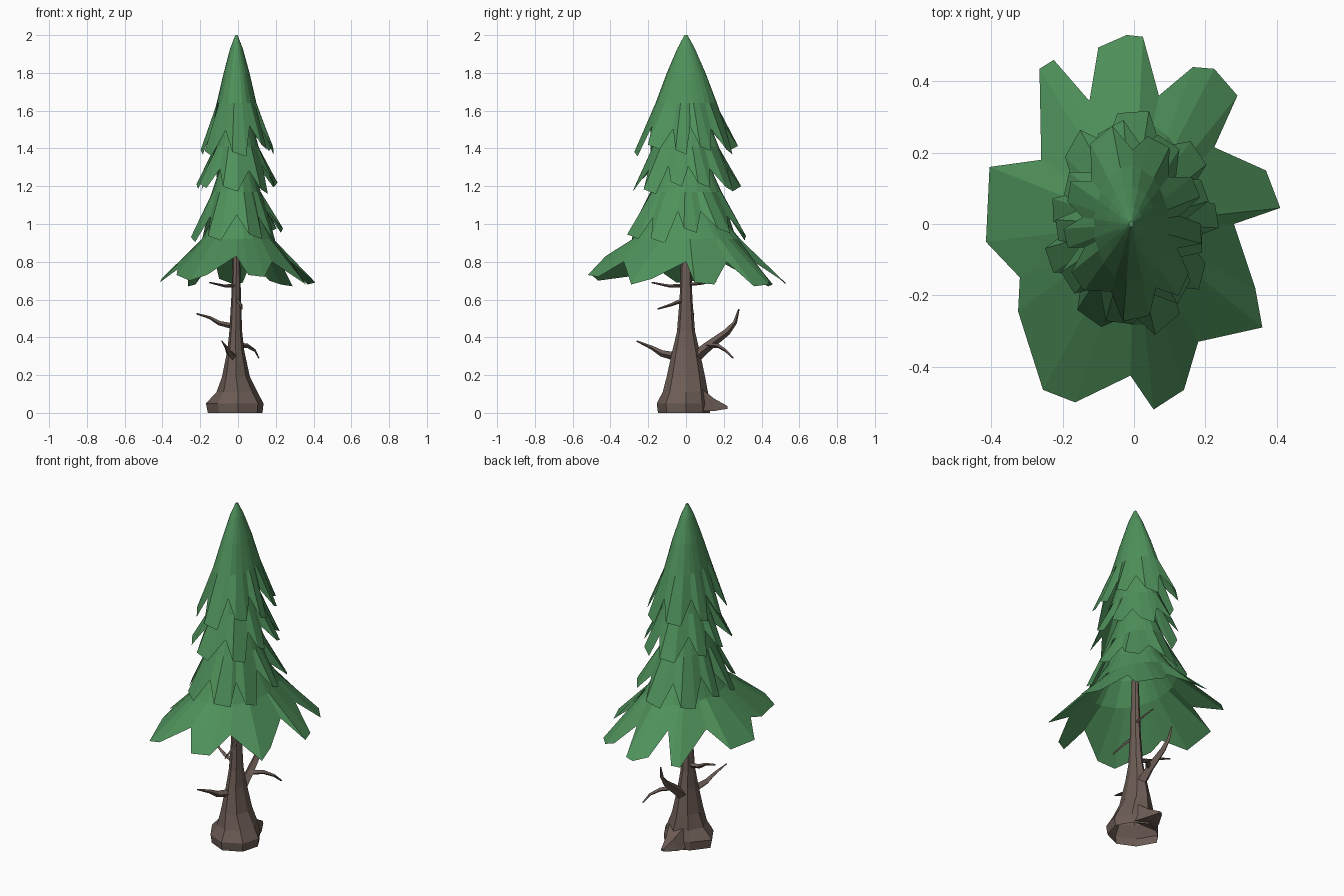
import bpy, math, random
from mathutils import Vector

if "Cube" in bpy.data.objects:
    bpy.data.objects.remove(bpy.data.objects["Cube"])

random.seed(4)


def material(name, rgb):
    m = bpy.data.materials.new(name)
    m.diffuse_color = (*rgb, 1)
    m.use_nodes = True
    m.node_tree.nodes["Principled BSDF"].inputs["Base Color"].default_value = m.diffuse_color
    return m


GREEN = material("needle green", (0.078, 0.285, 0.105))
BROWN = material("bark brown", (0.15, 0.107, 0.09))


def loft(name, rings, mat, cap_start=False, cap_end=False):
    """Skin equal-length rings of points into a flat-shaded mesh."""
    n = len(rings[0])
    verts = [p for r in rings for p in r]
    faces = [(k * n + i, k * n + (i + 1) % n, (k + 1) * n + (i + 1) % n, (k + 1) * n + i)
             for k in range(len(rings) - 1) for i in range(n)]
    if cap_start:
        faces.append(tuple(reversed(range(n))))
    if cap_end:
        faces.append(tuple(range(len(verts) - n, len(verts))))
    mesh = bpy.data.meshes.new(name)
    mesh.from_pydata(verts, [], faces)
    mesh.materials.append(mat)
    ob = bpy.data.objects.new(name, mesh)
    bpy.context.collection.objects.link(ob)
    return ob


def foliage(name, outline, levels, shift=0):
    """Hollow skirt: jagged rim, then elliptical rings (z, rx, ry) upwards."""
    rings = [[(x + shift, y, z) for x, y, z in outline]]
    angles = [math.atan2(y, x) for x, y, z in outline]
    for z, rx, ry in levels:
        ring = []
        for a in angles:
            c, s = math.cos(a), math.sin(a)
            r = 1 / math.sqrt((c / rx) ** 2 + (s / ry) ** 2)
            r *= random.uniform(0.985, 1.015)
            ring.append((r * c + shift, r * s, z))
        rings.append(ring)
    loft(name, rings, GREEN, cap_end=True)


def jagged_rim(tips, turn, notch, tip):
    """Rim with one notch and a blunt two-point tip per leaf; sizes are (z, rx, ry)."""
    pts = []
    step = math.tau / tips
    for k in range(tips):
        a = turn + k * step + random.uniform(-0.06, 0.06)
        drop = random.uniform(-0.03, 0.03)
        grow = random.uniform(0.94, 1.05)
        for off, (z, rx, ry), g, d in ((-0.5, notch, 1, drop * 0.6),
                                       (-0.2, tip, grow, drop + 0.015),
                                       (0.2, tip, grow * 0.97, drop - 0.01)):
            t = a + off * step
            c, s = math.cos(t), math.sin(t)
            r = g / math.sqrt((c / rx) ** 2 + (s / ry) ** 2)
            pts.append((r * c, r * s, z + d))
    return pts


# Lowest skirt with its wide, uneven leaves
low_rim = [
    (.41, .045, .69), (.37, .15, .68), (.225, .215, .80), (.29, .36, .67), (.225, .435, .68),
    (.165, .44, .70), (.07, .36, .80), (.025, .525, .69), (-.02, .53, .68), (-.10, .495, .71),
    (-.125, .345, .82), (-.225, .46, .68), (-.265, .435, .67), (-.26, .18, .80),
    (-.405, .16, .71), (-.415, -.05, .69), (-.32, -.15, .76), (-.325, -.245, .73),
    (-.255, -.465, .70), (-.165, -.50, .73), (-.01, -.425, .83), (.055, -.52, .73),
    (.14, -.465, .72), (.18, -.33, .80), (.36, -.29, .68), (.34, -.18, .71), (.28, 0, .80)]
foliage("foliage_bottom", low_rim, [(.92, .19, .285), (1.04, .125, .19), (1.2, .07, .10)])

# Upper skirts
foliage("foliage_lower_middle",
        jagged_rim(9, 0.12, (1.05, .165, .25), (.935, .24, .338)),
        [(1.17, .13, .19), (1.29, .09, .135), (1.42, .05, .08)], -.008)
foliage("foliage_upper_middle",
        jagged_rim(9, 0.45, (1.29, .15, .22), (1.18, .215, .295)),
        [(1.41, .115, .175), (1.54, .08, .12), (1.66, .04, .07)], -.006)
foliage("foliage_top",
        jagged_rim(9, -1.57, (1.51, .137, .208), (1.39, .193, .272)),
        [(1.64, .104, .162), (1.8, .068, .102), (1.93, .033, .046), (2.0, .006, .008)], -.008)

# Trunk: eight sides, flaring into roots, open underneath
roots = [.135, .12, .13, .13, .17, .15, .155, .15]


def trunk_ring(z, cx, rx, ry, flare):
    ring = []
    for i, root in enumerate(roots):
        a = i * math.tau / 8
        c, s = math.cos(a), math.sin(a)
        ring.append((cx + c * (rx + (root - rx) * flare), s * (ry + (root - ry) * flare), z))
    return ring


loft("trunk", [trunk_ring(*r) for r in (
    (0, 0, .10, .11, .85), (.05, 0, .12, .12, 1), (.11, 0, .09, .11, .3),
    (.19, -.01, .07, .10, .05), (.33, -.012, .045, .072, 0), (.43, -.012, .034, .048, 0),
    (.6, -.01, .026, .034, 0), (.95, -.008, .016, .022, 0))], BROWN, False, True)

# Long root reaching out at the back
loft("back_root", [
    [(-.075, .08, .01), (.075, .08, .01), (.05, .08, .13), (-.05, .08, .13)],
    [(-.05, .15, .01), (.05, .15, .01), (.025, .15, .075), (-.025, .15, .075)],
    [(-.012, .22, .022), (.012, .22, .022), (.008, .22, .036), (-.008, .22, .036)]], BROWN, False, True)


def branch(name, points, r0, r1=0.004):
    """Four-sided tapered twig along a path."""
    pts = [Vector(p) for p in points]
    rings = []
    for i, p in enumerate(pts):
        d = (pts[min(i + 1, len(pts) - 1)] - pts[max(i - 1, 0)]).normalized()
        u = d.cross(Vector((0, 0, 1))).normalized()
        v = u.cross(d)
        r = r0 + (r1 - r0) * i / (len(pts) - 1)
        rings.append([p + r * (u * math.cos(t * math.pi / 2) + v * math.sin(t * math.pi / 2))
                      for t in range(4)])
    loft(name, rings, BROWN, True, True)


# Bare branches below the foliage
branch("branch_left", [(-.01, 0, .455), (-.10, .02, .475), (-.15, .03, .505), (-.22, .04, .525)], .016)
branch("branch_front", [(-.02, -.04, .295), (-.045, -.13, .315), (-.06, -.18, .345), (-.085, -.26, .38)], .024)
branch("branch_back", [(-.01, .03, .28), (-.01, .12, .355), (-.02, .22, .43), (-.025, .26, .48), (-.03, .28, .55)], .032)
branch("branch_back_fork", [(-.01, .11, .36), (.05, .17, .355), (.09, .21, .33), (.11, .25, .29)], .015)
branch("branch_short", [(-.005, -.01, .60), (.015, -.08, .572), (.02, -.15, .55)], .012)
branch("branch_high_front", [(-.01, 0, .675), (-.07, -.09, .672), (-.15, -.18, .69)], .011)
branch("branch_high_back", [(-.005, 0, .68), (.005, .08, .685), (0, .16, .70)], .01)
